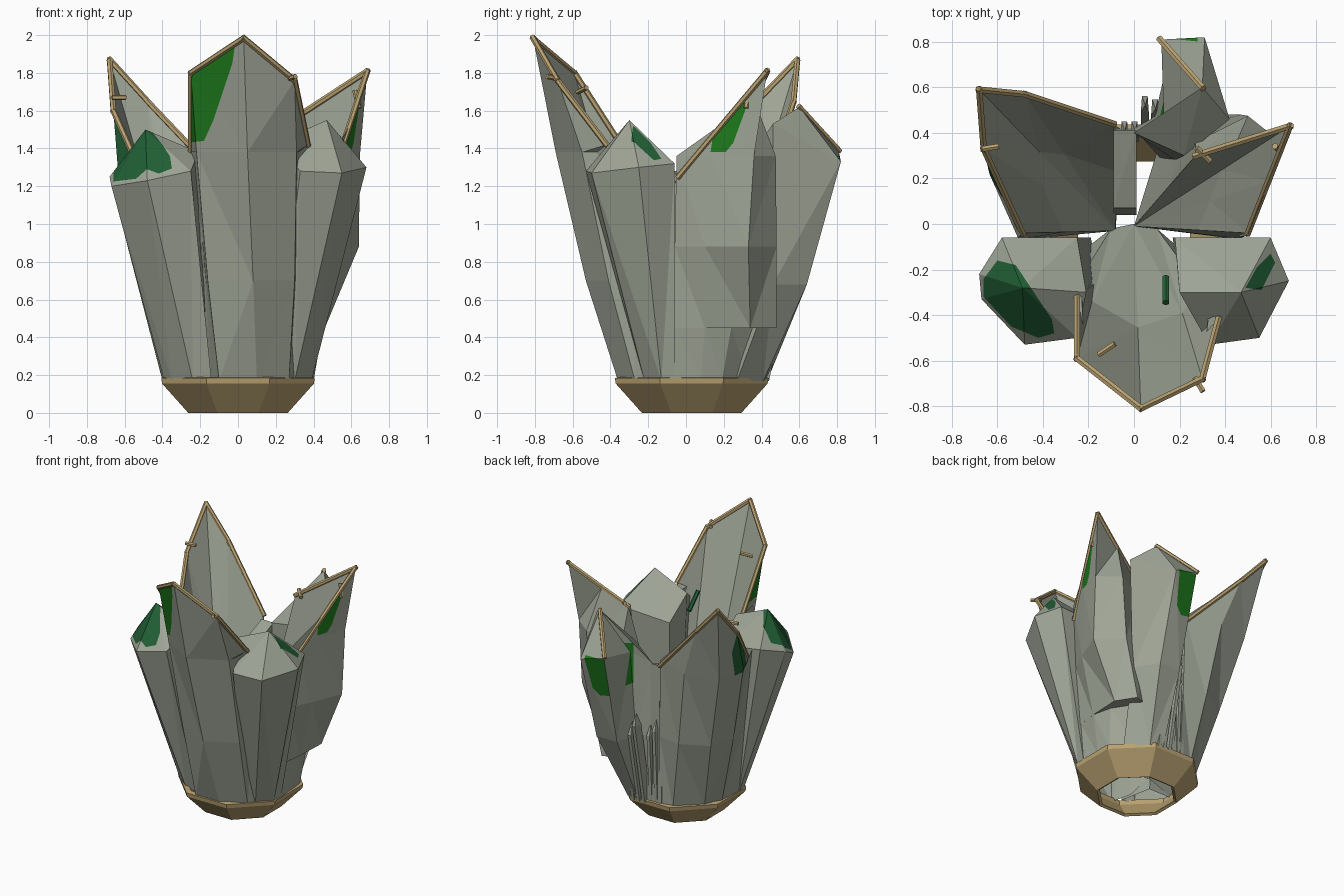
import bpy, bmesh, math, random
from mathutils import Vector, Matrix

if "Cube" in bpy.data.objects:
    bpy.data.objects.remove(bpy.data.objects["Cube"])

random.seed(4)


def material(name, rgb):
    m = bpy.data.materials.new(name)
    m.diffuse_color = (*rgb, 1)
    m.use_nodes = True
    m.node_tree.nodes["Principled BSDF"].inputs["Base Color"].default_value = m.diffuse_color
    return m


GREY = material("stone grey", (0.35, 0.38, 0.31))
TAN = material("tan trim", (0.50, 0.37, 0.17))
BRIGHT = material("bright green", (0.013, 0.20, 0.012))
DARK = material("dark green", (0.015, 0.115, 0.035))


def finish(bm, name, mats):
    me = bpy.data.meshes.new(name)
    bm.to_mesh(me)
    bm.free()
    for m in mats:
        me.materials.append(m)
    ob = bpy.data.objects.new(name, me)
    bpy.context.collection.objects.link(ob)
    return ob


def paint(bm, axis, sign, poly):
    """Cut a convex outline, seen along an axis, into the faces and colour it."""
    a, b = [i for i in range(3) if i != axis]
    mid = [sum(p[k] for p in poly) / len(poly) for k in (0, 1)]
    planes = []
    for p, q in zip(poly, poly[1:] + poly[:1]):
        co, no = Vector(), Vector()
        co[a], co[b] = p
        no[a], no[b] = q[1] - p[1], p[0] - q[0]
        if (mid[0] - p[0]) * no[a] + (mid[1] - p[1]) * no[b] < 0:
            no = -no
        planes.append((co, no))
        bmesh.ops.bisect_plane(bm, geom=bm.verts[:] + bm.edges[:] + bm.faces[:],
                               plane_co=co, plane_no=no)
    bm.normal_update()
    for f in bm.faces:
        c = f.calc_center_median()
        if f.normal[axis] * sign > 0.08 and all((c - co).dot(no) > 0 for co, no in planes):
            f.material_index = 1


def close_up(bm, patch, name, green):
    """Shared ending: weld, orient, open the underside, cut the green patch."""
    bmesh.ops.remove_doubles(bm, verts=bm.verts[:], dist=0.0005)
    bmesh.ops.recalc_face_normals(bm, faces=bm.faces[:])
    under = [f for f in bm.faces if all(v.co.z < 0.31 for v in f.verts)]
    bmesh.ops.delete(bm, geom=under, context='FACES')
    bmesh.ops.triangulate(bm, faces=bm.faces[:])
    if patch:
        paint(bm, *patch)
    return finish(bm, name, [GREY, green])


def petal(name, levels, rim, hub, patch=None, green=BRIGHT):
    """Open pointed crystal: faceted outside, hollow inside running to a hub line."""
    bm = bmesh.new()
    hubs = [Vector((x, y, 0.26)) for x, y in (hub if len(hub) > 1 else hub * len(rim))]
    rows = [[bm.verts.new((x, y, z)) for x, y in pts] for z, pts in levels]
    rows.append([bm.verts.new(p) for p in rim])
    rows.append([bm.verts.new(h.lerp(Vector(p), 0.56) - Vector((0, 0, 0.115 * p[2])))
                 for p, h in zip(rim, hubs)])
    rows.append([bm.verts.new(h) for h in hubs])
    for r, s in zip(rows, rows[1:]):
        for i in range(len(r) - 1):
            bm.faces.new((r[i], r[i + 1], s[i + 1], s[i]))
    for k in (0, -1):
        bm.faces.new([r[k] for r in rows])
    bm.faces.new(rows[0] + rows[-1][::-1])
    return close_up(bm, patch, name, green)


def crystal(name, base, shoulder, tip, patch=None, green=DARK, mid=None):
    """Closed prism with a pointed top and an optional middle ring (z, points)."""
    bm = bmesh.new()
    rows = [[bm.verts.new((x, y, 0.17)) for x, y in base]]
    if mid:
        rows.append([bm.verts.new((x, y, mid[0])) for x, y in mid[1]])
    rows.append([bm.verts.new(p) for p in shoulder])
    t = bm.verts.new(tip)
    n = len(base)
    for i in range(n):
        j = (i + 1) % n
        for lo, hi in zip(rows, rows[1:]):
            bm.faces.new((lo[i], lo[j], hi[j], hi[i]))
        bm.faces.new((rows[-1][i], rows[-1][j], t))
    bm.faces.new(rows[0])
    return close_up(bm, patch, name, green)


def bars(name, pts, r=0.016, mat=TAN):
    """Six-sided bars along a path."""
    bm = bmesh.new()
    for p, q in zip(pts, pts[1:]):
        p, q = Vector(p), Vector(q)
        d = q - p
        mx = Matrix.Translation((p + q) / 2) @ d.to_track_quat('Z', 'Y').to_matrix().to_4x4()
        bmesh.ops.create_cone(bm, cap_ends=True, segments=6, radius1=r, radius2=r,
                              depth=d.length + r, matrix=mx)
    return finish(bm, name, [mat])


# Base cup: thin hollow eight-sided ring
bm = bmesh.new()
rings = []
for r, z in ((0.285, 0.0), (0.435, 0.155), (0.44, 0.185), (0.40, 0.19), (0.39, 0.15), (0.265, 0.01)):
    rings.append([bm.verts.new((r * math.cos(math.pi * (k + .5) / 4),
                                0.03 + r * math.sin(math.pi * (k + .5) / 4), z)) for k in range(8)])
for r, s in zip(rings, rings[1:] + rings[:1]):
    for i in range(8):
        bm.faces.new((r[i], r[(i + 1) % 8], s[(i + 1) % 8], s[i]))
bmesh.ops.recalc_face_normals(bm, faces=bm.faces[:])
finish(bm, "base_ring", [TAN])

# Front petal
front_rim = [(.37, -.42, 1.42), (.30, -.68, 1.76), (.03, -.81, 1.985), (-.25, -.59, 1.80), (-.25, -.32, 1.38)]
petal("front_petal", [
    (.17, [(.31, -.20), (.27, -.27), (.10, -.36), (-.10, -.36), (-.14, -.20)]),
    (.70, [(.31, -.28), (.30, -.41), (.08, -.53), (-.16, -.43), (-.17, -.26)]),
    (1.38, [(.33, -.38), (.31, -.55), (.05, -.69), (-.22, -.52), (-.23, -.31)])],
    front_rim, [(.18, -.09), (.10, -.02), (0, 0), (-.10, -.02), (-.19, -.09)],
    (1, -1, [(-.27, 1.82), (-.01, 1.99), (-.03, 1.85), (-.13, 1.55), (-.18, 1.44), (-.27, 1.43)]))
bars("front_petal_trim", front_rim)

# Left rear petal
left_rim = [(-.09, .44, 1.24), (-.48, .57, 1.65), (-.68, .59, 1.87), (-.66, .33, 1.60), (-.49, -.04, 1.22)]
petal("left_petal", [
    (.17, [(-.06, .42), (-.17, .40), (-.33, .25), (-.39, .13), (-.40, -.06)]),
    (.70, [(-.08, .43), (-.26, .46), (-.46, .36), (-.51, .16), (-.45, -.06)]),
    (1.28, [(-.09, .44), (-.35, .52), (-.60, .46), (-.635, .22), (-.51, -.06)])],
    left_rim, [(-.08, -.03)],
    (0, -1, [(.06, 1.25), (.10, 1.36), (.33, 1.60), (.36, 1.45), (.30, 1.25)]), DARK)
bars("left_petal_trim", left_rim)

# Right rear petal, with its overhanging lower lip
right_rim = [(.50, -.04, 1.25), (.595, .19, 1.53), (.685, .43, 1.81), (.45, .36, 1.66), (.27, .30, 1.54)]
petal("right_petal", [
    (.17, [(.40, -.06), (.39, .08), (.38, .19), (.25, .33), (.12, .38)]),
    (.455, [(.425, -.06), (.445, .10), (.41, .24), (.32, .38), (.18, .40)]),
    (.45, [(.43, -.06), (.45, .10), (.46, .34), (.37, .48), (.20, .41)]),
    (.88, [(.47, -.06), (.55, .10), (.64, .33), (.47, .48), (.25, .42)]),
    (1.36, [(.50, -.05), (.575, .14), (.645, .36), (.50, .475), (.27, .36)])],
    right_rim, [(0, -.01)],
    (0, 1, [(.13, 1.38), (.14, 1.45), (.30, 1.67), (.32, 1.62), (.25, 1.43), (.21, 1.38)]))
bars("right_petal_trim", [right_rim[0], right_rim[2], right_rim[4]])

# Back crystal with a slanted roof
crystal("back_crystal",
        [(0, .42), (.06, .42), (.10, .43), (.20, .41), (.32, .27), (.15, .25)],
        [(0, .40, 1.22), (.13, .48, 1.30), (.12, .81, 1.38), (.31, .82, 1.33), (.42, .46, 1.53), (.22, .30, 1.30)],
        (.30, .60, 1.62),
        (1, 1, [(.11, 1.37), (.28, 1.36), (.25, 1.10), (.20, 1.05), (.11, 1.07)]), BRIGHT,
        (.68, [(0, .42), (.09, .47), (.13, .64), (.30, .64), (.40, .46), (.18, .28)]))
bars("back_crystal_trim", [(.30, .60, 1.62), (.115, .81, 1.39)])

# Front closed crystals
crystal("left_crystal",
        [(-.14, -.30), (-.24, -.28), (-.35, -.19), (-.39, -.13), (-.40, -.06), (-.19, -.06), (-.16, -.2)],
        [(-.25, -.50, 1.28), (-.48, -.53, 1.23), (-.67, -.33, 1.20), (-.68, -.22, 1.25),
         (-.58, -.06, 1.30), (-.25, -.06, 1.25), (-.21, -.30, 1.38)],
        (-.49, -.28, 1.50),
        (2, 1, [(-.60, -.16), (-.52, -.18), (-.36, -.42), (-.35, -.48), (-.42, -.5),
                (-.54, -.45), (-.66, -.32), (-.66, -.24)]))
crystal("right_crystal",
        [(.30, -.22), (.33, -.19), (.39, -.13), (.40, -.06), (.17, -.06), (.19, -.2)],
        [(.33, -.53, 1.28), (.55, -.50, 1.27), (.68, -.25, 1.30), (.60, -.06, 1.32),
         (.18, -.06, 1.30), (.20, -.30, 1.43)],
        (.47, -.30, 1.55),
        (2, 1, [(.60, -.13), (.54, -.19), (.49, -.28), (.56, -.29), (.62, -.17)]))

# Narrow rear filler between the left and back parts
crystal("rear_filler", [(-.09, .04), (.01, .04), (.01, .42), (-.09, .42)],
        [(-.09, .07, 1.08), (.01, .07, 1.08), (.01, .41, 1.22), (-.09, .41, 1.22)],
        (-.04, .25, 1.16))

# Thin splinters over the rear wall
for k in range(5):
    x, h = -.06 + .045 * k, random.uniform(.65, 1.0)
    y = .41 + .02 * (k > 1)
    o = .18 * (h - .17) if k > 1 else .02
    crystal("rear_splinter_%d" % k, [(x, y - .05), (x + .035, y - .05), (x + .03, y + .01), (x + .005, y + .01)],
            [(x, y + o - .05, h), (x + .035, y + o - .05, h), (x + .03, y + o + .02, h), (x + .005, y + o + .02, h)],
            (x + .02, y + o - .02, h + .09))

# Small loose trim stubs and an inner green sliver
for i, (p, q) in enumerate([((-.15, -.57, 1.70), (-.09, -.53, 1.72)), ((.27, -.68, 1.77), (.30, -.73, 1.78)),
                            ((.62, .34, 1.70), (.64, .32, 1.62)), ((.28, .33, 1.57), (.33, .28, 1.55)),
                            ((-.66, .33, 1.67), (-.60, .34, 1.67))]):
    bars("trim_stub_%d" % i, [p, q], .014)
bars("inner_green_sliver", [(.14, -.24, 1.34), (.14, -.34, 1.44)], .016, DARK)
